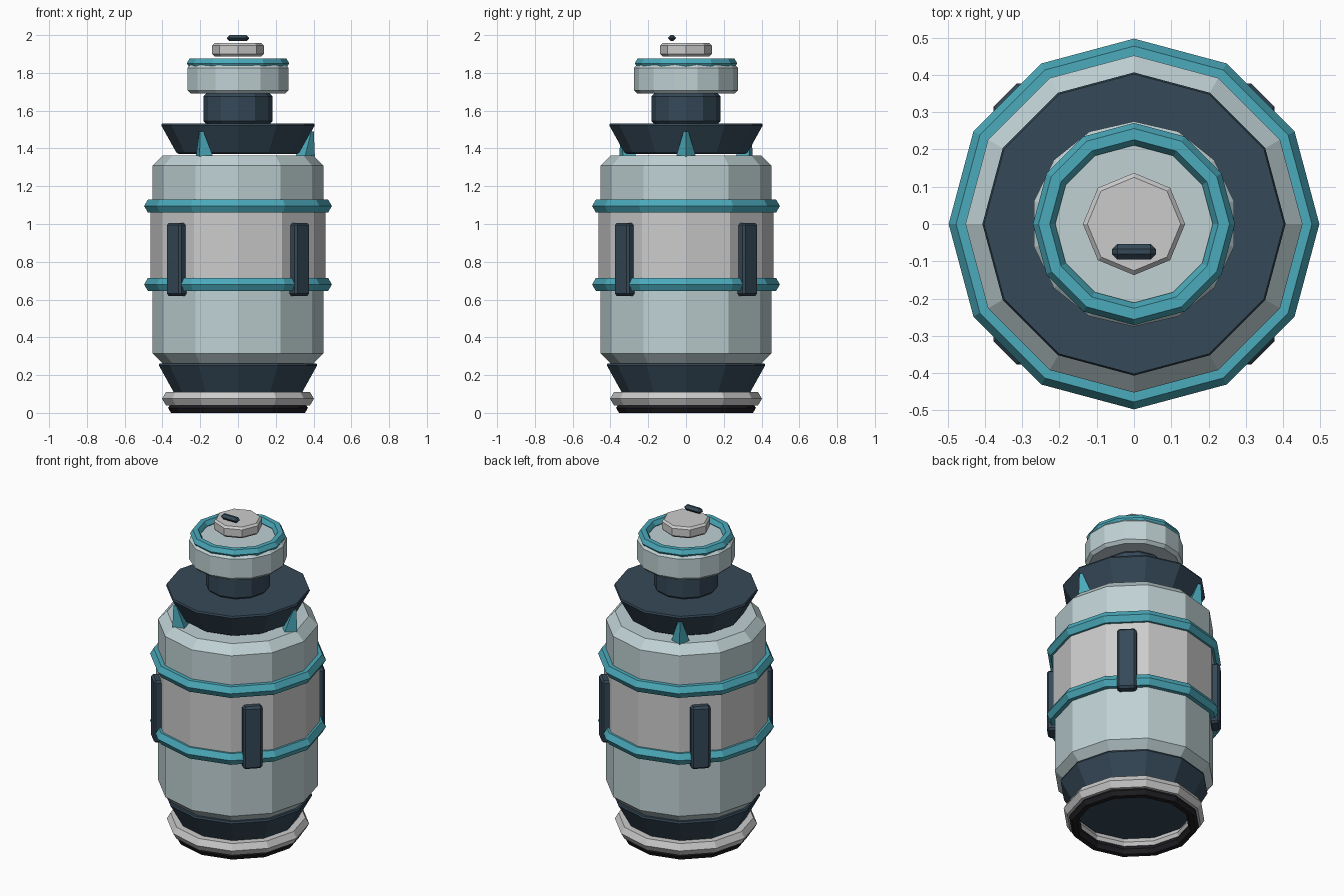
import bpy, bmesh
from math import sin, cos, pi, radians

if "Cube" in bpy.data.objects:
    bpy.data.objects.remove(bpy.data.objects["Cube"])


def mat(name, rgb):
    # sRGB 0-255 to linear diffuse colour
    m = bpy.data.materials.new(name)
    m.diffuse_color = [(c / 255) ** 2.2 for c in rgb] + [1]
    m.use_nodes = True
    m.node_tree.nodes["Principled BSDF"].inputs["Base Color"].default_value = m.diffuse_color
    return m


PALE = mat("pale_blue", (190, 208, 211))
GREY = mat("light_grey", (208, 209, 205))
DARK = mat("dark_slate", (56, 74, 88))
TEAL = mat("teal", (76, 168, 185))
BLACK = mat("near_black", (36, 36, 40))


def finish(name, bm, material):
    bmesh.ops.recalc_face_normals(bm, faces=bm.faces)
    me = bpy.data.meshes.new(name)
    bm.to_mesh(me)
    bm.free()
    ob = bpy.data.objects.new(name, me)
    bpy.context.collection.objects.link(ob)
    me.materials.append(material)
    return ob


def lathe(name, profile, sides, material):
    """Capped turned solid from (radius, z) points, first corner on +y."""
    bm = bmesh.new()
    rings = []
    for r, z in profile:
        angs = [pi / 2 + 2 * pi * i / sides for i in range(sides)]
        rings.append([bm.verts.new((r * cos(a), r * sin(a), z)) for a in angs])
    for lo, hi in zip(rings, rings[1:]):
        for i in range(sides):
            j = (i + 1) % sides
            bm.faces.new((lo[i], lo[j], hi[j], hi[i]))
    bm.faces.new(rings[0])
    bm.faces.new(rings[-1])
    return finish(name, bm, material)


def drum(name, r0, r1, z0, z1, b, sides, material):
    """Cylinder or cone frustum with chamfered rims."""
    s = (r1 - r0) / (z1 - z0) * b
    lathe(name, [(r0 - b, z0), (r0 + s, z0 + b), (r1 - s, z1 - b), (r1 - b, z1)],
          sides, material)


def ring(name, major, minor, z, material):
    bpy.ops.mesh.primitive_torus_add(major_segments=12, minor_segments=6,
                                     major_radius=major, minor_radius=minor,
                                     location=(0, 0, z))
    ob = bpy.context.object
    ob.name = name
    ob.data.materials.append(material)


def block(name, size, loc, angle, bevel, material):
    bm = bmesh.new()
    bmesh.ops.create_cube(bm, size=1)
    bmesh.ops.scale(bm, vec=size, verts=bm.verts)
    bmesh.ops.bevel(bm, geom=bm.edges[:], offset=bevel, segments=1, affect='EDGES')
    ob = finish(name, bm, material)
    ob.location = loc
    ob.rotation_euler.z = angle


# Base
ring("foot_ring", 0.34, 0.03, 0.026, BLACK)
ring("base_ring", 0.36, 0.042, 0.075, GREY)
drum("base_cone", 0.335, 0.425, 0.10, 0.262, 0.01, 12, DARK)

# Main body with centre band and hoops
drum("body", 0.452, 0.452, 0.262, 1.362, 0.052, 12, PALE)
lathe("centre_band", [(0.464, 0.68), (0.464, 1.10)], 12, GREY)
for label, z in (("lower", 0.68), ("upper", 1.095)):
    ring(label + "_hoop", 0.457, 0.04, z, TEAL)

# Four upright panels on the diagonals
for i in range(4):
    a = radians(45 + 90 * i)
    block(f"side_panel_{i + 1}", (0.06, 0.11, 0.386),
          (0.459 * cos(a), 0.459 * sin(a), 0.8125), a, 0.012, DARK)

# Collar and three leaning fins
drum("collar", 0.322, 0.412, 1.37, 1.532, 0.01, 12, DARK)
for i in range(3):
    bm = bmesh.new()
    lo, hi = [], []
    for k in range(4):
        c, s = cos(k * pi / 2), sin(k * pi / 2)
        lo.append(bm.verts.new((0.355 + 0.052 * c, 0.052 * s, 1.358)))
        hi.append(bm.verts.new((0.388 + 0.013 * c, 0.013 * s, 1.49)))
    for k in range(4):
        j = (k + 1) % 4
        bm.faces.new((lo[k], lo[j], hi[j], hi[k]))
    bm.faces.new(lo)
    bm.faces.new(hi)
    finish(f"fin_{i + 1}", bm, TEAL).rotation_euler.z = 2 * pi * i / 3

# Neck, head and cap
drum("neck", 0.182, 0.182, 1.53, 1.69, 0.014, 12, DARK)
drum("head", 0.275, 0.275, 1.69, 1.845, 0.018, 14, PALE)
ring("head_hoop", 0.241, 0.03, 1.851, TEAL)
drum("cap", 0.137, 0.137, 1.888, 1.957, 0.012, 8, GREY)
block("cap_tab", (0.118, 0.042, 0.032), (0, -0.074, 1.984), 0, 0.0145, DARK)
